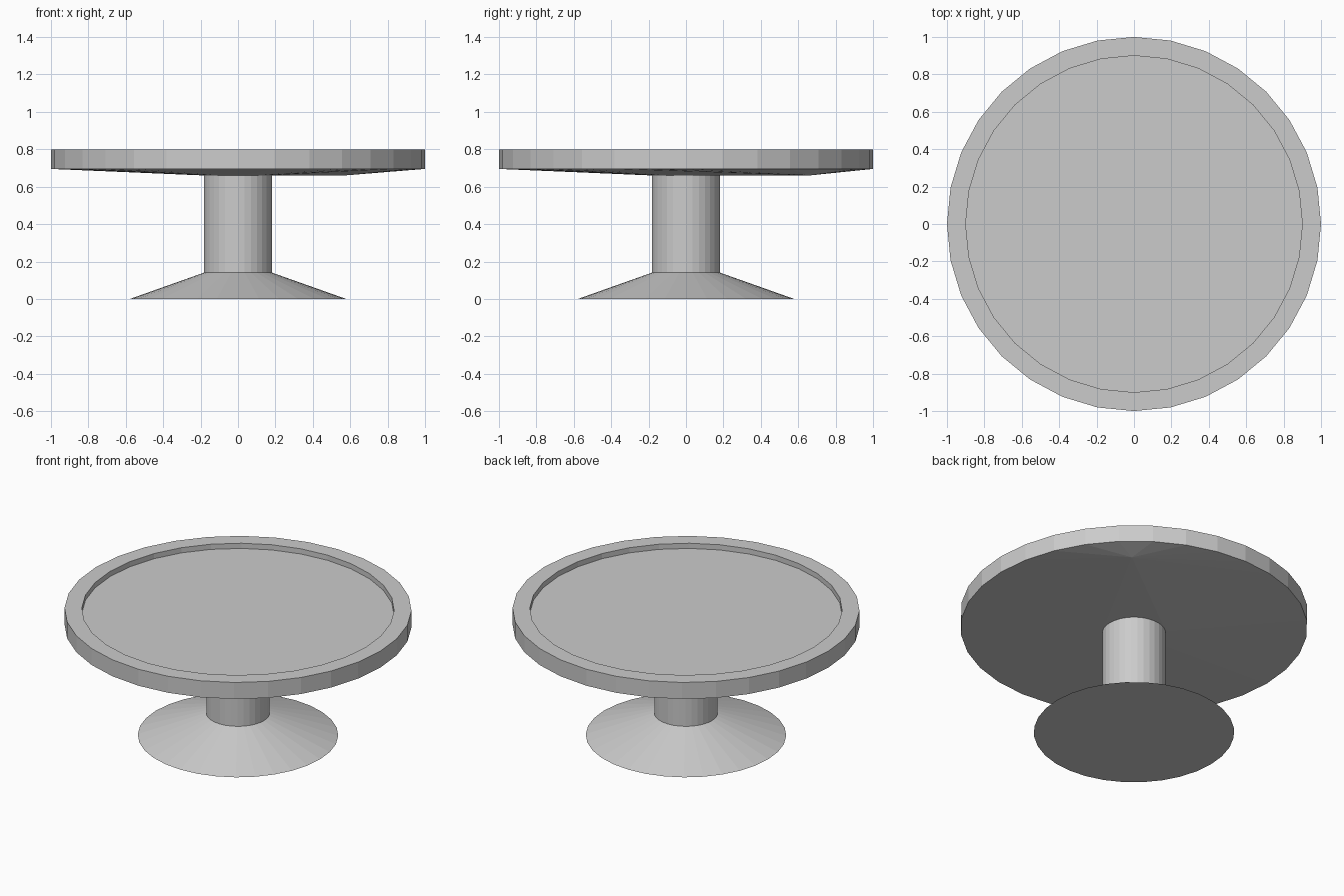
import bpy, bmesh, math

if "Cube" in bpy.data.objects:
    bpy.data.objects.remove(bpy.data.objects["Cube"])

SIDES = 32


def ring(bm, r, z):
    return [bm.verts.new((r * math.cos(2 * math.pi * i / SIDES),
                          r * math.sin(2 * math.pi * i / SIDES), z))
            for i in range(SIDES)]


def finish(bm, name):
    bmesh.ops.recalc_face_normals(bm, faces=bm.faces)
    mesh = bpy.data.meshes.new(name)
    bm.to_mesh(mesh)
    bm.free()
    obj = bpy.data.objects.new(name, mesh)
    bpy.context.collection.objects.link(obj)
    return obj


def lathe(name, profile, cap_first, cap_last):
    bm = bmesh.new()
    rings = [ring(bm, r, z) for r, z in profile]
    for a, b in zip(rings, rings[1:]):
        for i in range(SIDES):
            j = (i + 1) % SIDES
            bm.faces.new((a[i], a[j], b[j], b[i]))
    if cap_first:
        bm.faces.new(rings[0])
    if cap_last:
        bm.faces.new(rings[-1])
    return finish(bm, name)


# Flared foot and column
lathe("pedestal", [(0.578, 0), (0.183, 0.14), (0.183, 0.67)], True, True)

# Plate with raised rim around a shallow recess
lathe("plate", [(1, 0.695), (1, 0.80), (0.9, 0.80), (0.9, 0.767)], True, True)

# Slightly sagging, lopsided plate underside
bm = bmesh.new()
ring(bm, 1, 0.695)
ring(bm, 0.183, 0.66)
bm.verts.new((0.57, 0.66, 0.66))
bmesh.ops.convex_hull(bm, input=bm.verts)
# Drop the hidden lid so only the underside surface remains
lid = [f for f in bm.faces if all(v.co.z > 0.69 for v in f.verts)
       and abs(f.normal.z) > 0.999 and f.calc_center_median().length > 0
       and max(v.co.z for v in f.verts) - min(v.co.z for v in f.verts) < 1e-6]
bmesh.ops.delete(bm, geom=lid, context='FACES')
finish(bm, "plate_underside")
bpy.data.objects["plate"].data.update()

# Open the plate's lower cap, which the underside replaces
bm = bmesh.new()
plate = bpy.data.objects["plate"].data
bm.from_mesh(plate)
low = [f for f in bm.faces if all(v.co.z < 0.70 for v in f.verts)]
bmesh.ops.delete(bm, geom=low, context='FACES_ONLY')
bm.to_mesh(plate)
bm.free()

# Make the underside face downwards
bm = bmesh.new()
under = bpy.data.objects["plate_underside"].data
bm.from_mesh(under)
bm.normal_update()
bmesh.ops.reverse_faces(bm, faces=[f for f in bm.faces if f.normal.z > 0])
bm.to_mesh(under)
bm.free()
